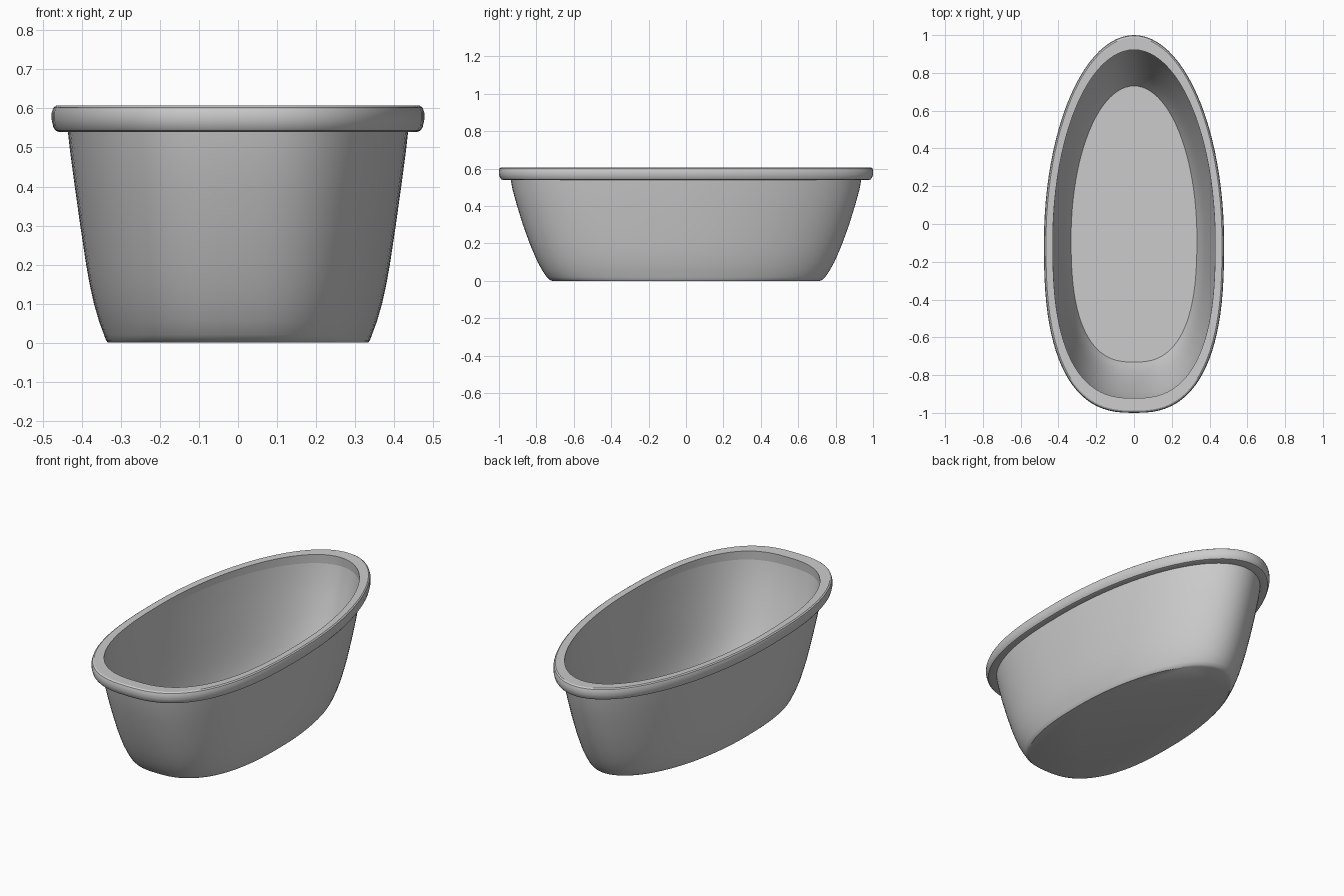
import bpy, bmesh
from math import sin, cos, pi, radians

if "Cube" in bpy.data.objects:
    bpy.data.objects.remove(bpy.data.objects["Cube"])

SEGMENTS = 96


def egg_ring(bm, half_width, half_length, z):
    """Egg outline: elliptical at the back, blunter superellipse at the front."""
    ring = []
    for i in range(SEGMENTS):
        t = 2 * pi * i / SEGMENTS
        c, s = cos(t), sin(t)
        e = 2 / 2.6 if s < 0 else 1.0
        reach = 0.9 if s < 0 else 1.1
        x = half_width * abs(c) ** e * (1 if c > 0 else -1)
        y = half_length * (-0.1 + reach * abs(s) ** e * (1 if s > 0 else -1))
        ring.append(bm.verts.new((x, y, z)))
    return ring


def loft(name, profile, closed):
    """Skin a list of (half_width, half_length, z) rings."""
    bm = bmesh.new()
    rings = [egg_ring(bm, *p) for p in profile]
    pairs = list(zip(rings, rings[1:]))
    if closed:
        pairs.append((rings[-1], rings[0]))
    for a, b in pairs:
        for i in range(SEGMENTS):
            j = (i + 1) % SEGMENTS
            bm.faces.new((a[i], a[j], b[j], b[i]))
    if not closed:
        bm.faces.new(rings[0])
        bm.faces.new(rings[-1])
    bmesh.ops.recalc_face_normals(bm, faces=bm.faces)
    mesh = bpy.data.meshes.new(name)
    bm.to_mesh(mesh)
    bm.free()
    obj = bpy.data.objects.new(name, mesh)
    bpy.context.collection.objects.link(obj)
    bpy.ops.object.select_all(action='DESELECT')
    obj.select_set(True)
    bpy.context.view_layer.objects.active = obj
    bpy.ops.object.shade_smooth_by_angle(angle=radians(32))
    return obj


# Basin: outer wall from base to rim, then thin inner wall back to the floor
wall = [(0.343, 0.745, 0.02), (0.356, 0.768, 0.055), (0.369, 0.793, 0.10),
        (0.380, 0.815, 0.15), (0.389, 0.836, 0.20), (0.404, 0.872, 0.30),
        (0.418, 0.903, 0.40), (0.430, 0.928, 0.49), (0.439, 0.942, 0.57)]
outer = [(0.333, 0.715, 0.0), (0.338, 0.730, 0.006)] + wall
inner = [(w - 0.01, l - 0.014, z) for w, l, z in reversed(wall)]
loft("basin", outer + inner, closed=False)

# Rolled rim
loft("rim", [(0.430, 0.922, 0.605), (0.466, 0.988, 0.607), (0.473, 0.996, 0.602),
             (0.477, 1.000, 0.590), (0.477, 1.000, 0.570), (0.473, 0.995, 0.552),
             (0.467, 0.988, 0.543), (0.459, 0.978, 0.540), (0.428, 0.926, 0.540)],
     closed=True)
